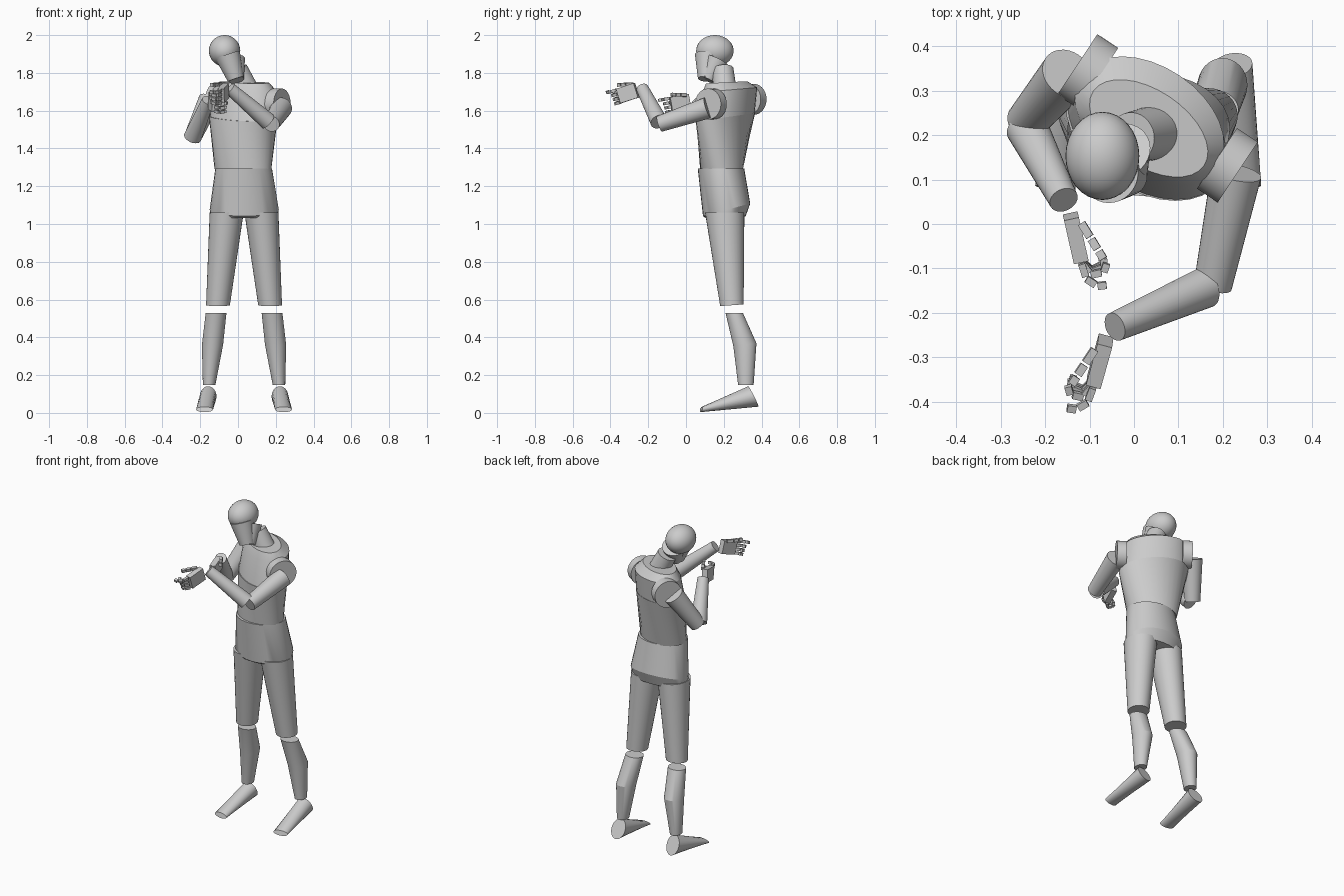
import bpy, bmesh, math
from mathutils import Vector as V, Matrix

if "Cube" in bpy.data.objects:
    bpy.data.objects.remove(bpy.data.objects["Cube"])


def loft(name, rings, n=32, phase=0.0):
    """Skin elliptical rings given as (centre, half_axis_a, half_axis_b), capped at both ends."""
    bm = bmesh.new()
    loops = []
    for c, a, b in rings:
        loops.append([bm.verts.new(V(c) + V(a) * math.cos(t) + V(b) * math.sin(t))
                      for t in (phase + 2 * math.pi * i / n for i in range(n))])
    for p, q in zip(loops, loops[1:]):
        for i in range(n):
            j = (i + 1) % n
            bm.faces.new((p[i], p[j], q[j], q[i]))
    bm.faces.new(loops[0][::-1])
    bm.faces.new(loops[-1])
    bmesh.ops.recalc_face_normals(bm, faces=bm.faces)
    me = bpy.data.meshes.new(name)
    bm.to_mesh(me)
    bm.free()
    ob = bpy.data.objects.new(name, me)
    bpy.context.collection.objects.link(ob)
    bpy.ops.object.select_all(action='DESELECT')
    ob.select_set(True)
    bpy.context.view_layer.objects.active = ob
    bpy.ops.object.shade_smooth_by_angle(angle=math.radians(25))
    return ob


def flat(x, y, z, rx, ry, yaw=0, tilt=0):
    """Horizontal ring, turned about z, tilted up towards the back."""
    rise = math.tan(math.radians(tilt))
    m = Matrix.Rotation(math.radians(yaw), 3, 'Z')
    a, b = m @ V((rx, 0, 0)), m @ V((0, ry, 0))
    a.z, b.z = a.y * rise, b.y * rise
    return (x, y, z), a, b


def tube(name, p, q, r0, r1, n=32):
    p, q = V(p), V(q)
    d = (q - p).normalized()
    u = d.orthogonal().normalized()
    w = d.cross(u)
    return loft(name, [(p, u * r0, w * r0), (q, u * r1, w * r1)], n)


def block(name, p, q, lat, w, h):
    """Box along p-q, half width w along lat and half thickness h."""
    p, q = V(p), V(q)
    d = (q - p).normalized()
    lat = (V(lat) - d * V(lat).dot(d)).normalized()
    t = d.cross(lat)
    k = math.sqrt(2)
    return loft(name, [(e, lat * w * k, t * h * k) for e in (p, q)], 4, math.pi / 4)


def hand(name, wrist, knuckle, lat, inward):
    wrist, knuckle = V(wrist), V(knuckle)
    f = (knuckle - wrist).normalized()
    lat = (V(lat) - f * V(lat).dot(f)).normalized()
    c = (V(inward) - f * V(inward).dot(f)).normalized()
    block(name + "_palm", wrist, knuckle, lat, 0.04, 0.017)
    # four curled fingers, the first one straighter
    curls = [(5, 45, 85), (25, 90, 150), (30, 100, 170), (30, 105, 180)]
    for i, angles in enumerate(curls):
        p = knuckle + f * 0.004 + lat * (0.034 - 0.023 * i)
        for k, (ang, ln) in enumerate(zip(angles, (0.03, 0.024, 0.02))):
            a = math.radians(ang)
            d = f * math.cos(a) + c * math.sin(a)
            block(f"{name}_finger_{i}_{k}", p, p + d * ln, lat, 0.008, 0.008)
            p = p + d * (ln + 0.006)
    # thumb
    p = wrist + lat * 0.035 + c * 0.02 + f * 0.015
    for k, ln in enumerate((0.036, 0.026, 0.02)):
        d = (f + c * 0.35 + lat * 0.2).normalized()
        block(f"{name}_thumb_{k}", p, p + d * ln, lat, 0.009, 0.009)
        p = p + d * (ln + 0.006)


# head, face, jaw and neck
bpy.ops.mesh.primitive_uv_sphere_add(segments=32, ring_count=20, location=(-0.071, 0.153, 1.917))
head = bpy.context.object
head.name = "head"
head.scale = (0.083, 0.099, 0.083)
bpy.ops.object.shade_smooth()
tube("face", (-0.055, 0.115, 1.895), (-0.012, 0.107, 1.768), 0.068, 0.044)
tube("jaw", (-0.03, 0.165, 1.865), (-0.008, 0.115, 1.762), 0.068, 0.04)
tube("neck", (0.045, 0.205, 1.715), (-0.005, 0.195, 1.82), 0.062, 0.056)

# torso
YAW = -34
loft("upper_chest", [flat(0.03, 0.209, 1.565, 0.197, 0.13, YAW, 8),
                     flat(0.035, 0.232, 1.71, 0.185, 0.122, YAW, 5),
                     flat(0.033, 0.215, 1.75, 0.15, 0.085, YAW, 3)])
loft("lower_torso", [flat(0.026, 0.188, 1.29, 0.152, 0.112, -12),
                     flat(0.028, 0.209, 1.565, 0.2, 0.133, YAW, 8)])
loft("pelvis", [flat(0.03, 0.185, 1.295, 0.15, 0.123),
                flat(0.033, 0.215, 1.075, 0.183, 0.125, 0, 15),
                flat(0.033, 0.21, 1.035, 0.175, 0.105, 0, 2)])

# legs and feet
CX = 0.032
for s, side in ((-1, "right"), (1, "left")):
    loft(side + "_thigh", [flat(CX + s * 0.092, 0.205, 1.06, 0.09, 0.104),
                           flat(CX + s * 0.138, 0.243, 0.57, 0.063, 0.062, 0, 4)])
    loft(side + "_calf", [flat(CX + s * 0.148, 0.255, 0.53, 0.055, 0.046),
                          flat(CX + s * 0.167, 0.312, 0.36, 0.056, 0.061, 0, 8),
                          flat(CX + s * 0.185, 0.317, 0.147, 0.033, 0.041)])
    loft(side + "_foot", [((CX + s * 0.19, 0.357, 0.087), (0.044, s * 0.004, 0), (0, -0.027, 0.054)),
                          ((CX + s * 0.209, 0.08, 0.018), (0.045, s * 0.006, 0), (0, 0.004, 0.014))])

# shoulder discs
axis = V((0.83, -0.55, 0)).normalized()
for name, c in (("right_shoulder", V((-0.104, 0.343, 1.66))), ("left_shoulder", V((0.21, 0.132, 1.635)))):
    tube(name, c - axis * 0.028, c + axis * 0.028, 0.082, 0.082)

# arms
tube("left_upper_arm", (0.23, 0.115, 1.615), (0.177, -0.14, 1.53), 0.057, 0.043)
tube("left_forearm", (0.16, -0.143, 1.542), (-0.043, -0.231, 1.717), 0.046, 0.033)
tube("right_upper_arm", (-0.15, 0.338, 1.655), (-0.242, 0.23, 1.455), 0.06, 0.046)
tube("right_forearm", (-0.24, 0.215, 1.46), (-0.158, 0.054, 1.655), 0.048, 0.033)

# hands
hand("left_hand", (-0.064, -0.262, 1.708), (-0.09, -0.355, 1.678), (0.0, -0.15, 1), (-1, 0, 0.1))
hand("right_hand", (-0.142, 0.018, 1.65), (-0.12, -0.08, 1.632), (0, 0, 1), (1, 0, 0))
